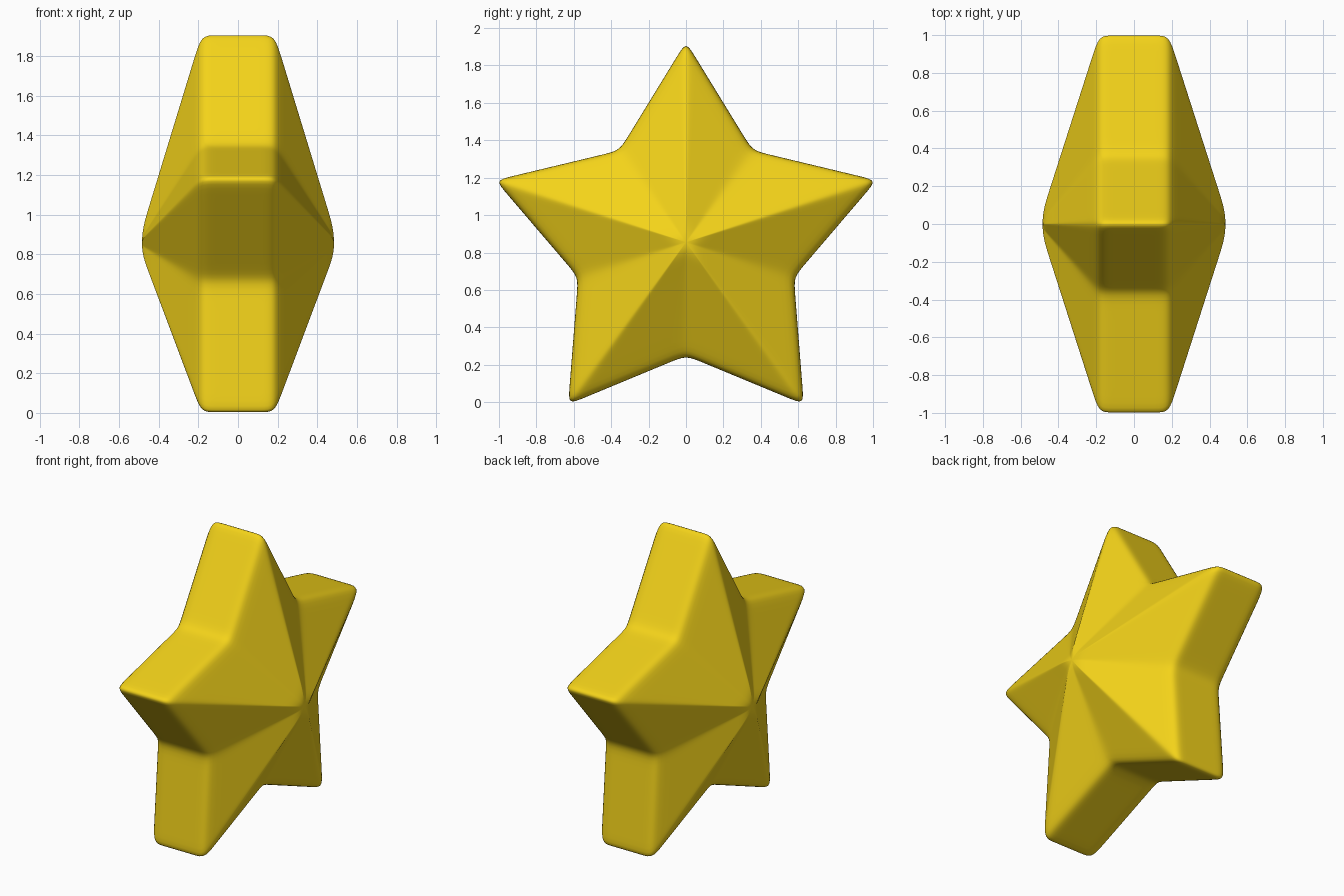
import bpy, bmesh, math

if "Cube" in bpy.data.objects:
    bpy.data.objects.remove(bpy.data.objects["Cube"])

CENTRE_Z = 0.855
R_TIP, R_NOTCH = 1.072, 0.606       # control cage radii of the star
EDGE_STEPS = (0, 0.12, 0.5, 0.88)   # points along each star edge; close pairs keep corners tight

# Star outline in the y-z plane, first corner pointing up
corners = []
for i in range(10):
    a = math.pi / 2 + i * math.pi / 5
    r = R_NOTCH if i % 2 else R_TIP
    corners.append((r * math.cos(a), r * math.sin(a)))
outline = []
for i, (y0, z0) in enumerate(corners):
    y1, z1 = corners[(i + 1) % 10]
    outline += [(y0 + (y1 - y0) * f, z0 + (z1 - z0) * f) for f in EDGE_STEPS]

# Half profile from the domed middle to the rim: (outline scale, x)
APEX_X = 0.485
half = [(0.06, 0.481), (0.12, 0.467), (0.2, 0.441), (0.45, 0.361),
        (0.9, 0.217), (1, 0.185), (1, 0.12)]
profile = half + [(1, 0)] + [(s, -x) for s, x in reversed(half)]

# Star body: rings of the scaled outline, closed by a fan at each side
bm = bmesh.new()
rings = [[bm.verts.new((x, y * s, z * s)) for y, z in outline] for s, x in profile]
n = len(outline)
for a, b in zip(rings, rings[1:]):
    for i in range(n):
        j = (i + 1) % n
        bm.faces.new((a[i], a[j], b[j], b[i]))
for ring, x in ((rings[0], APEX_X), (rings[-1], -APEX_X)):
    apex = bm.verts.new((x, 0, 0))
    for i in range(n):
        bm.faces.new((apex, ring[i], ring[(i + 1) % n]))
bmesh.ops.recalc_face_normals(bm, faces=bm.faces)
for f in bm.faces:
    f.smooth = True
mesh = bpy.data.meshes.new("star")
bm.to_mesh(mesh)
bm.free()

star = bpy.data.objects.new("star", mesh)
bpy.context.collection.objects.link(star)
star.location.z = CENTRE_Z

# Rounded edges
sub = star.modifiers.new("rounding", 'SUBSURF')
sub.levels = sub.render_levels = 2

# Yellow surface
mat = bpy.data.materials.new("yellow")
mat.diffuse_color = (0.9, 0.65, 0.01, 1)
mat.use_nodes = True
mat.node_tree.nodes["Principled BSDF"].inputs["Base Color"].default_value = mat.diffuse_color
mesh.materials.append(mat)
